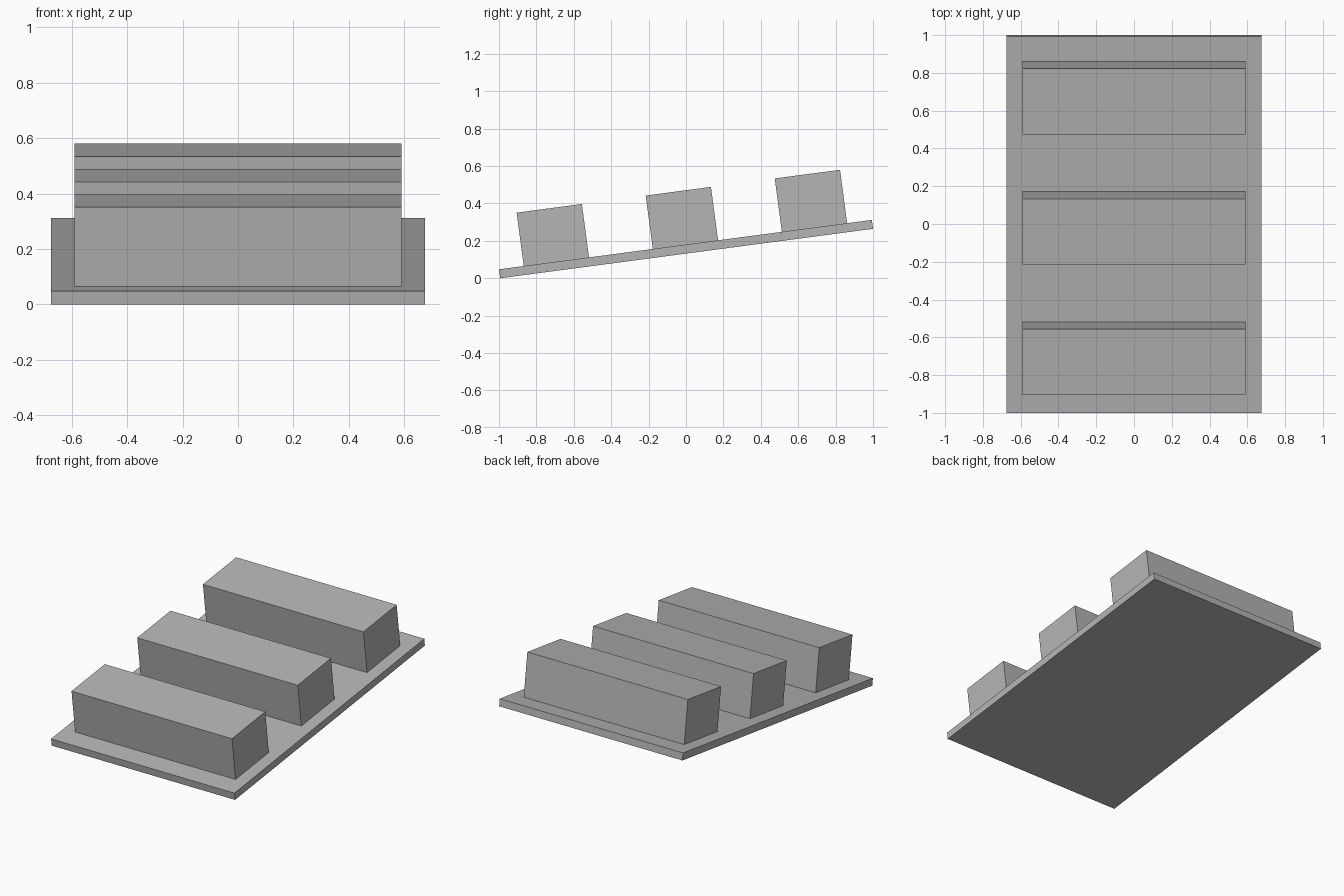
import bpy
import math
from mathutils import Matrix, Vector

cube = bpy.data.objects.get("Cube")
if cube:
    bpy.data.objects.remove(cube, do_unlink=True)

# One plain grey for everything
grey = bpy.data.materials.new("plain grey")
grey.use_nodes = True
colour = (0.46, 0.46, 0.46, 1)
grey.diffuse_color = colour
grey.node_tree.nodes["Principled BSDF"].inputs["Base Color"].default_value = colour

# Frame of the tilted board: rises towards the back, front edge on the ground
TILT = math.radians(7.55)
LENGTH, WIDTH, THICK = 2.011, 1.348, 0.048
rise = (LENGTH * math.sin(TILT) + THICK * math.cos(TILT)) / 2
frame = Matrix.Translation((0, 0, rise)) @ Matrix.Rotation(TILT, 4, "X")


def box(name, centre, size):
    """Add a box placed in the tilted frame."""
    bpy.ops.mesh.primitive_cube_add(size=1)
    ob = bpy.context.object
    ob.name = name
    ob.data.transform(Matrix.Diagonal((*size, 1)))
    ob.matrix_world = frame @ Matrix.Translation(Vector(centre))
    ob.data.materials.append(grey)
    return ob


# Base board
box("base_board", (0, 0, 0), (WIDTH, LENGTH, THICK))

# Three identical blocks across the board
DEPTH, HEIGHT, SPACING = 0.352, 0.288, 0.696
for i, place in enumerate(("front", "middle", "back")):
    box(place + "_block", (0, (i - 1) * SPACING, (THICK + HEIGHT) / 2),
        (1.18, DEPTH, HEIGHT))
